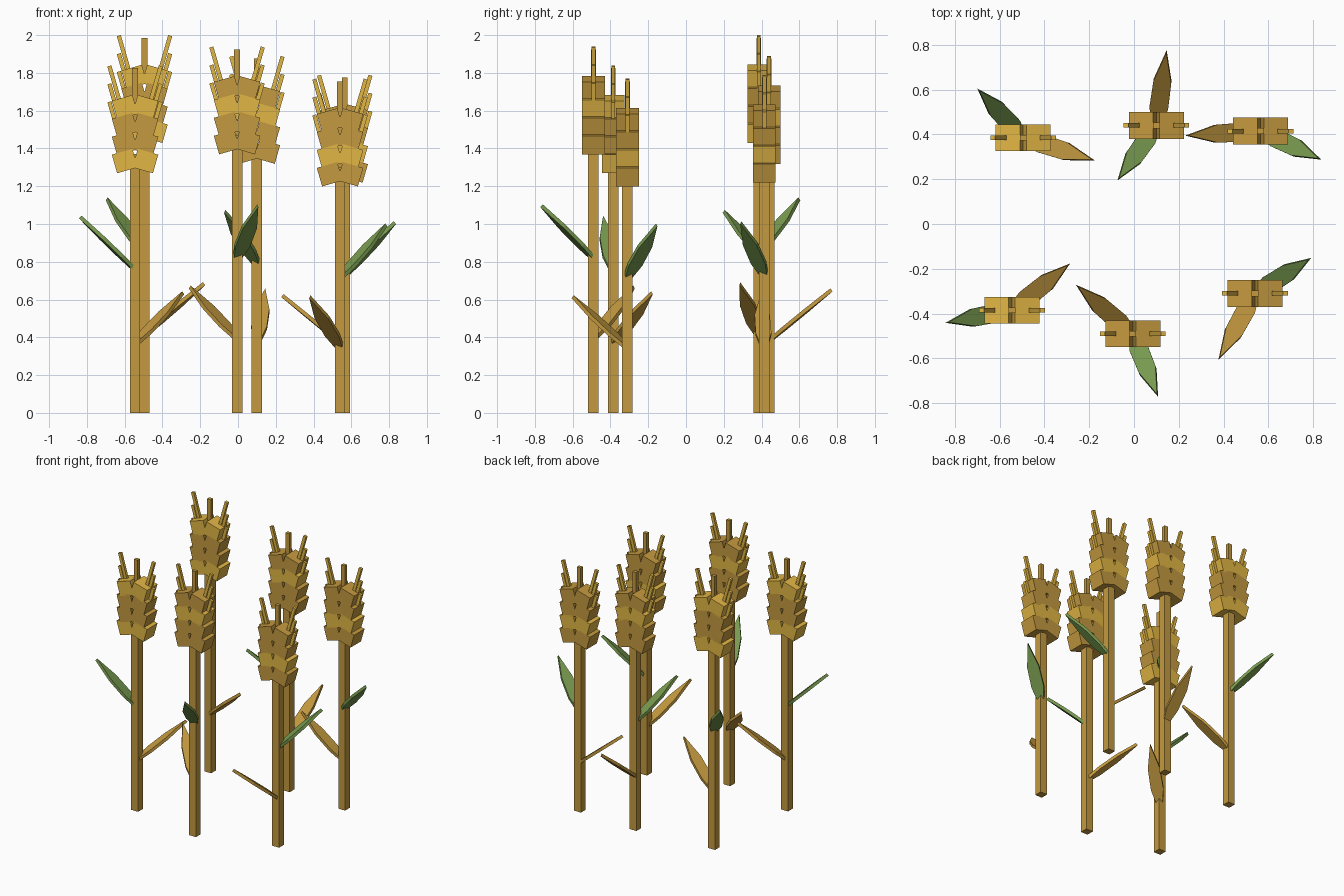
import bpy, bmesh, math
from mathutils import Matrix, Vector

if "Cube" in bpy.data.objects:
    bpy.data.objects.remove(bpy.data.objects["Cube"])


def material(name, rgb):
    m = bpy.data.materials.new(name)
    m.diffuse_color = (*rgb, 1)
    m.use_nodes = True
    m.node_tree.nodes["Principled BSDF"].inputs["Base Color"].default_value = m.diffuse_color
    return m


STRAW = material("straw", (0.55, 0.32, 0.05))
GRAIN = material("bright_grain", (0.76, 0.47, 0.06))
GREEN = material("green_leaf", (0.19, 0.33, 0.08))


def finish(bm, name, mats):
    bmesh.ops.recalc_face_normals(bm, faces=bm.faces)
    mesh = bpy.data.meshes.new(name)
    bm.to_mesh(mesh)
    bm.free()
    for m in mats:
        mesh.materials.append(m)
    ob = bpy.data.objects.new(name, mesh)
    bpy.context.collection.objects.link(ob)
    return ob


def add_box(bm, center, size, tilt=0.0, mat=0):
    mtx = (Matrix.Translation(center) @ Matrix.Rotation(tilt, 4, 'Y')
           @ Matrix.Diagonal((*size, 1)))
    verts = bmesh.ops.create_cube(bm, size=1, matrix=mtx)["verts"]
    for f in {f for v in verts for f in v.link_faces}:
        f.material_index = mat


TILT = 0.28     # outward lean of kernels and bristles
PITCH = 0.095   # row spacing in the ear


def stem(x, y, base, n):
    bm = bmesh.new()
    h = base + 0.1
    add_box(bm, (x, y, h / 2), (0.055, 0.055, h))
    finish(bm, f"stem_{n}", [STRAW])


def ear(x, y, base, n):
    # four rows of paired kernels leaning outward, every third row bright
    bm = bmesh.new()
    for row in range(4):
        z = base + row * PITCH
        bright = int((row + n) % 3 == 0)
        for s in (-1, 1):
            add_box(bm, (x + s * 0.0545, y, z + 0.0635),
                    (0.113, 0.12, 0.102), s * TILT, bright)
    finish(bm, f"ear_kernels_{n}", [STRAW, GRAIN])

    # side bristles above each upper row, plus an upright centre bristle
    bm = bmesh.new()
    length = 0.25
    for row in range(1, 4):
        tip = base + 0.567 - (3 - row) * PITCH
        for s in (-1, 1):
            cx = 0.136 - math.sin(TILT) * length / 2
            cz = tip - math.cos(TILT) * length / 2
            add_box(bm, (x + s * cx, y, cz), (0.022, 0.02, length),
                    s * TILT, 1)
    add_box(bm, (x, y, base + 0.435), (0.03, 0.026, 0.24))
    finish(bm, f"ear_bristles_{n}", [STRAW, GRAIN])


def leaf(root, tip, mat, name):
    # pointed flat blade from root to tip, its width kept horizontal
    root, tip = Vector(root), Vector(tip)
    axis = tip - root
    side = axis.cross(Vector((0, 0, 1))).normalized()
    half = side.cross(axis).normalized() * 0.01
    outline = [(0, 0.02), (0.25, 0.042), (0.6, 0.04), (1, 0),
               (0.6, -0.04), (0.25, -0.042), (0, -0.02)]
    bm = bmesh.new()
    pts = [root + axis * t + side * w for t, w in outline]
    low = [bm.verts.new(p - half) for p in pts]
    top = [bm.verts.new(p + half) for p in pts]
    bm.faces.new(low)
    bm.faces.new(top)
    for i in range(len(pts)):
        j = (i + 1) % len(pts)
        bm.faces.new((low[i], low[j], top[j], top[i]))
    finish(bm, name, [mat])


# stalk x, y, ear base height, dry leaf tip xy, green leaf tip xy
STALKS = [
    (-0.545, -0.385, 1.27, (-0.29, -0.18), (-0.835, -0.44)),
    (-0.005, -0.49, 1.37, (-0.255, -0.275), (0.105, -0.765)),
    (0.54, -0.31, 1.20, (0.38, -0.60), (0.785, -0.155)),
    (-0.495, 0.385, 1.43, (-0.18, 0.285), (-0.695, 0.60)),
    (0.10, 0.44, 1.32, (0.145, 0.77), (-0.07, 0.20)),
    (0.565, 0.415, 1.22, (0.235, 0.395), (0.83, 0.29)),
]

for n, (x, y, base, dry, green) in enumerate(STALKS):
    stem(x, y, base, n)
    ear(x, y, base, n)
    dz = 0.615 + (base - 1.2) * 0.3
    gz = 0.995 + (base - 1.2) * 0.6
    leaf((x, y, dz - 0.27), (*dry, dz), STRAW, f"dry_leaf_{n}")
    leaf((x, y, gz - 0.28), (*green, gz), GREEN, f"green_leaf_{n}")
